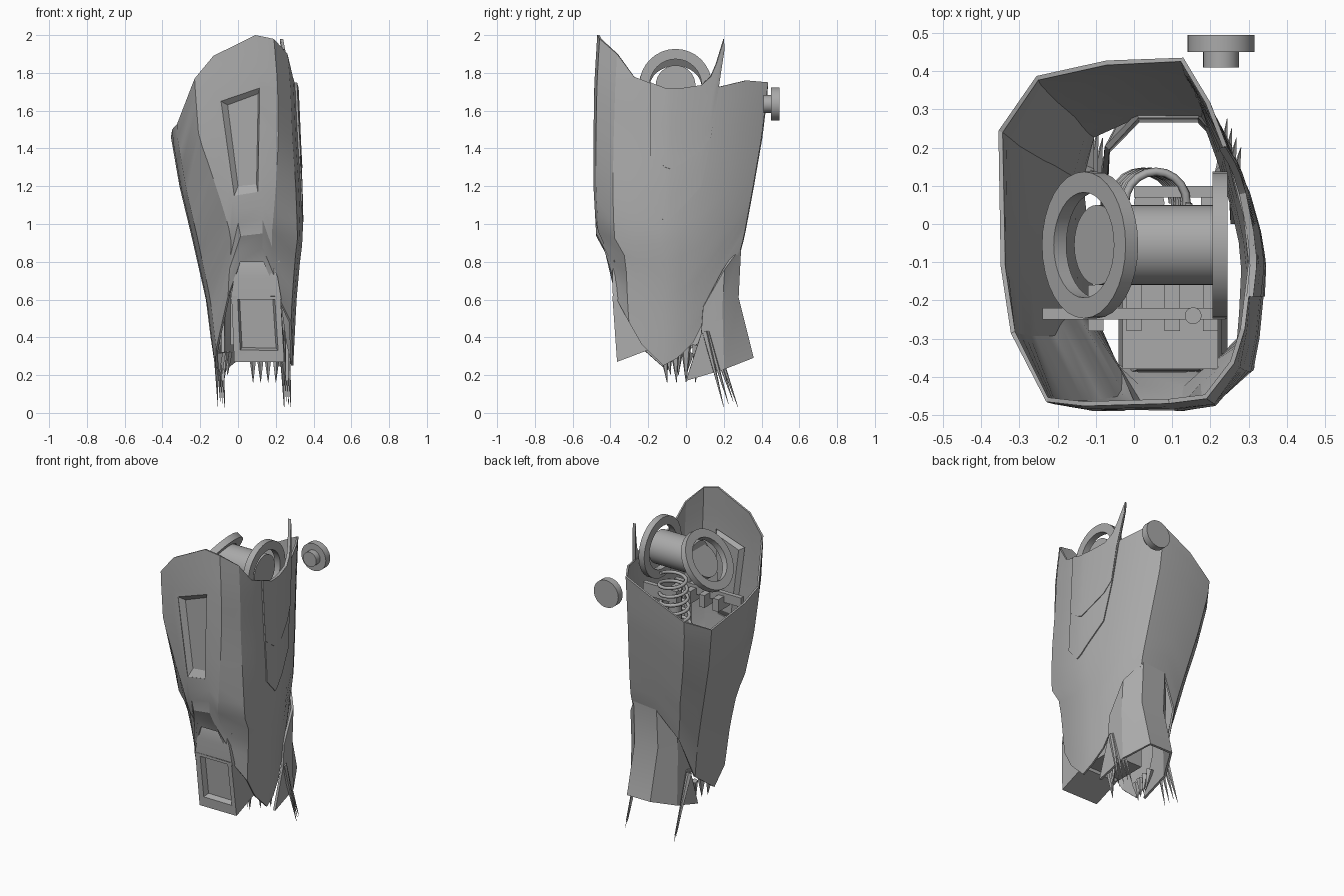
import bpy, bmesh, math
from mathutils import Vector

cube = bpy.data.objects.get("Cube")
if cube:
    bpy.data.objects.remove(cube, do_unlink=True)

GREY = (0.4, 0.4, 0.4, 1)
metal = bpy.data.materials.new("plain grey")
metal.use_nodes = True
metal.diffuse_color = GREY
metal.node_tree.nodes["Principled BSDF"].inputs["Base Color"].default_value = GREY


def finish(name, bm, angle=25, mods=()):
    """Make an object, apply its modifiers, then shade it."""
    bmesh.ops.recalc_face_normals(bm, faces=bm.faces)
    me = bpy.data.meshes.new(name)
    bm.to_mesh(me)
    bm.free()
    me.materials.append(metal)
    ob = bpy.data.objects.new(name, me)
    bpy.context.collection.objects.link(ob)
    bpy.ops.object.select_all(action='DESELECT')
    ob.select_set(True)
    bpy.context.view_layer.objects.active = ob
    for kind, settings in mods:
        mod = ob.modifiers.new(kind.title(), kind)
        for key, value in settings.items():
            setattr(mod, key, value)
        bpy.ops.object.modifier_apply(modifier=mod.name)
    bpy.ops.object.shade_smooth_by_angle(angle=math.radians(angle))
    return ob


def grid(rows, closed=False, caps=()):
    """Skin a list of equally long point rows; caps lists the rows to close."""
    bm = bmesh.new()
    vs = [[bm.verts.new(p) for p in row] for row in rows]
    n = len(rows[0])
    for a, b in zip(vs, vs[1:]):
        for i in range(n if closed else n - 1):
            j = (i + 1) % n
            bm.faces.new((a[i], a[j], b[j], b[i]))
    for k in caps:
        bm.faces.new(vs[k])
    return bm


def box(name, x0, x1, y0, y1, z0, z1):
    finish(name, grid([rect(x0, x1, y0, y1, z) for z in (z0, z1)], True, (0, -1)))


def rect(x0, x1, y0, y1, z, rise=0):
    return [(x0, y0, z), (x1, y0, z), (x1, y1, z + rise), (x0, y1, z + rise)]


def lathe(name, profile, centre, axis, sides=32):
    """Spin (radius, distance) points around an axis."""
    q = Vector(axis).to_track_quat('Z', 'Y')
    rows = [[Vector(centre) + q @ Vector((r * math.cos(t), r * math.sin(t), d))
             for t in (math.tau * i / sides for i in range(sides))] for r, d in profile]
    hollow = profile[0] == profile[-1]
    bm = grid(rows, True, () if hollow else (0, -1))
    bmesh.ops.remove_doubles(bm, verts=bm.verts, dist=1e-5)
    finish(name, bm, 35)


def lerp_table(table, t):
    """Interpolate rows of (key, values...) with descending keys."""
    t = max(min(t, table[0][0]), table[-1][0])
    for a, b in zip(table, table[1:]):
        if t >= b[0]:
            f = (t - b[0]) / (a[0] - b[0])
            return [q + (p - q) * f for p, q in zip(a[1:], b[1:])]


# Armour shell: height, x range, y range, front narrowing
LEVELS = [(2.0, -.36, .285, -.47, .45, 1), (1.75, -.36, .31, -.485, .44, 1),
          (1.46, -.355, .322, -.49, .405, .95), (1.2, -.31, .338, -.49, .36, .75),
          (.93, -.245, .345, -.475, .31, .55), (.82, -.22, .33, -.4, .28, .62),
          (.6, -.17, .31, -.385, .24, .85), (.2, -.12, .29, -.35, .2, 1)]
# Around the shell: unit x, unit y, rim height, lower edge height
COLUMNS = [(-.61, -.96, 1.77, .62), (-.3, -1, 1.89, .8), (.4, -1, 2.0, .8),
           (.7, -.97, 1.98, .62), (.9, -.76, 1.9, .48), (.95, -.55, 1.78, .36),
           (1, -.16, 1.71, .25), (.96, .1, 1.72, .29), (.86, .38, 1.72, .37),
           (.67, .74, 1.76, .62), (.46, .99, 1.75, .86), (-.15, 1, 1.65, .86),
           (-.7, .94, 1.54, .68), (-1, .64, 1.46, .4), (-.98, -.16, 1.5, .24),
           (-.9, -.55, 1.53, .34)]


def skin(i, z):
    u, v = COLUMNS[i][:2]
    x0, x1, y0, y1, pinch = lerp_table(LEVELS, z)
    x = (x0 + x1 + u * (x1 - x0)) / 2
    if i < 4:
        x = .08 + (x - .08) * pinch
    return Vector((x, (y0 + y1 + v * (y1 - y0)) / 2, z))


def side_x(y, z):
    """Surface x on the +x side at a given y and z."""
    pts = [skin(i, z) for i in range(3, 11)]
    for a, b in zip(pts, pts[1:]):
        if a.y <= y <= b.y:
            return a.x + (b.x - a.x) * (y - a.y) / (b.y - a.y)
    return pts[0].x


# Tapered slot sunk into the front plate
MOUTH = [(-.09, 1.65), (.115, 1.72), (.105, 1.17), (-.02, 1.15)]
FLOOR = [(-.055, 1.63), (.107, 1.69), (.098, 1.21), (.0, 1.2)]


def ring(outline, y):
    return [(x, y, z) for x, z in outline]


cutter = finish("slot_cutter", grid([ring(MOUTH, -.55), ring(MOUTH, -.44)], True, (0, -1)))
STEPS = 16
rows = [[skin(i, c[3] + (c[2] - c[3]) * k / STEPS) for i, c in enumerate(COLUMNS)]
        for k in range(STEPS + 1)]
finish("shin_shell", grid(rows, True), 22, [
    ('SOLIDIFY', dict(thickness=.012, offset=-1)),
    ('BOOLEAN', dict(object=cutter, operation='DIFFERENCE', solver='EXACT'))])
bpy.data.objects.remove(cutter, do_unlink=True)
finish("front_slot", grid([ring(MOUTH, -.486), ring(FLOOR, -.462)], True, (-1,)))

# Side plates following the shell: y, upper edge, lower edge, lower edge of upper layer
SIDE = [(.2, 1.98, 1.92, 1.92), (.16, 1.85, 1.65, 1.68), (.13, 1.78, 1.45, 1.46),
        (.08, 1.735, 1.2, 1.39), (-.02, 1.72, 1.09, 1.32), (-.08, 1.72, 1.03, 1.29),
        (-.11, 1.72, 1.01, 1.3), (-.19, 1.75, 1.1, 1.36)]
for name, lift, layer in (("side_plate", .0, 2), ("side_plate_upper", .004, 3)):
    rows = []
    for row in SIDE:
        y, top, low = row[0], row[1], row[layer]
        zs = [low + (top - low) * k / 6 for k in range(7)]
        rows.append([(side_x(y, z) + lift, y, z) for z in zs])
    finish(name, grid(rows), 25, [('SOLIDIFY', dict(thickness=.014, offset=0))])

# Front ankle guard: hooded cap over a box with a recessed window
finish("ankle_cap", grid([rect(-.04, .23, -.387, -.15, .6), rect(-.02, .21, -.39, -.15, .72),
                          rect(.0, .18, -.385, -.17, .8), rect(.03, .15, -.37, -.2, .83)],
                         True, (0, -1)))
bm = grid([rect(-.02, .245, -.365, -.18, .27, .07), rect(-.035, .225, -.39, -.15, .62)],
          True, (0, -1))
bmesh.ops.recalc_face_normals(bm, faces=bm.faces)
front = min(bm.faces, key=lambda f: f.calc_center_median().y)
bmesh.ops.inset_region(bm, faces=[front], thickness=.045)
for v in front.verts:
    v.co.z += .03
bmesh.ops.inset_region(bm, faces=[front], thickness=.015, depth=-.035)
finish("ankle_guard", bm)

# Hollow heel: x, then (y, z) points from top to bottom, mirrored about its centre
HEEL = [(-.08, (.09, .56), (.08, .42), (0, .17)), (-.07, (.2, .76), (.19, .56), (.2, .23)),
        (.01, (.285, .88), (.272, .61), (.352, .29))]
heel = [[(x, *p) for p in pts] for x, *pts in HEEL]
heel += [[(.18 - x, y, z) for x, y, z in row] for row in reversed(heel)]
finish("heel_guard", grid(heel), 25, [('SOLIDIFY', dict(thickness=.015, offset=0))])
box("ankle_core", -.04, .22, -.2, .02, .36, .7)


# Thin torn spikes under the ankle
def spike(name, base, tip, radius):
    base, tip = Vector(base), Vector(tip)
    lathe(name, [(radius, 0), (.001, (tip - base).length)], base, tip - base, 5)


for side, x in (("right", -.09), ("left", .26)):
    for k in range(4):
        spike(f"{side}_spike", (x - .01 * k, .1 + .012 * k, .43),
              (x + .02 - .012 * k, .2 + .025 * k, .03 + .015 * (k % 3)), .018)
for k in range(4):
    spike("torn_edge", (.08 + .04 * k, -.12 + .06 * k, .36), (.08 + .04 * k, -.1 + .05 * k, .16), .03)
    spike("torn_side", (-.1 + .015 * k, -.1 + .06 * k, .32), (-.1 + .015 * k, -.08 + .04 * k, .2), .025)

# Knee joint: drum with an upright and a tilted collar
HUB = Vector((0, -.055, 1.735))
TILT = Vector((-.82, 0, .57))
COLLAR = [(.192, -.02), (.192, .02), (.138, .02), (.138, -.02), (.192, -.02)]
lathe("knee_drum", [(.105, -.05), (.105, .23)], HUB, (1, 0, 0))
lathe("left_collar", COLLAR, HUB + Vector((.225, 0, 0)), (1, 0, 0))
lathe("right_collar", COLLAR, HUB + Vector((-.115, 0, 0)), TILT)
lathe("right_drum_face", [(.105, -.05), (.105, -.01)], HUB + Vector((-.105, 0, 0)), TILT)

# Coil spring below the drum
TURNS, SEG = 7, 20
angles = [math.tau * k / SEG for k in range(TURNS * SEG + 1)]
path = [(.02 + .006 * t / math.tau + .082 * math.cos(t), .055 + .082 * math.sin(t),
         1.24 + .055 * t / math.tau) for t in angles]
curve = bpy.data.curves.new("spring", 'CURVE')
curve.dimensions = '3D'
curve.bevel_depth = .011
curve.bevel_resolution = 1
line = curve.splines.new('POLY')
line.points.add(len(path) - 1)
for p, co in zip(line.points, path):
    p.co = (*co, 1)
curve.materials.append(metal)
bpy.context.collection.objects.link(bpy.data.objects.new("spring", curve))

# Inner frame
lathe("damper", [(.04, -.5), (.04, .3)], (.04, .055, 1.25), (0, 0, 1), 16)
box("front_crossbar", -.24, .24, -.25, -.22, 1.4, 1.46)
box("rear_crossbar", 0, .24, .07, .1, 1.48, 1.56)
box("inner_floor", -.03, .22, -.38, -.1, .8, .84)
for k in range(4):
    box("frame_lug", -.12 + .1 * k, -.08 + .1 * k, -.28, -.16, 1.36, 1.44)
lathe("guide_rod", [(.022, -.6), (.022, .1)], (.155, -.24, 1.5), (0, 0, 1), 16)

# Round knob on the back
lathe("rear_knob", [(.047, -.035), (.047, .005), (.088, .005), (.088, .05)], (.228, .445, 1.635), (0, 1, 0))
